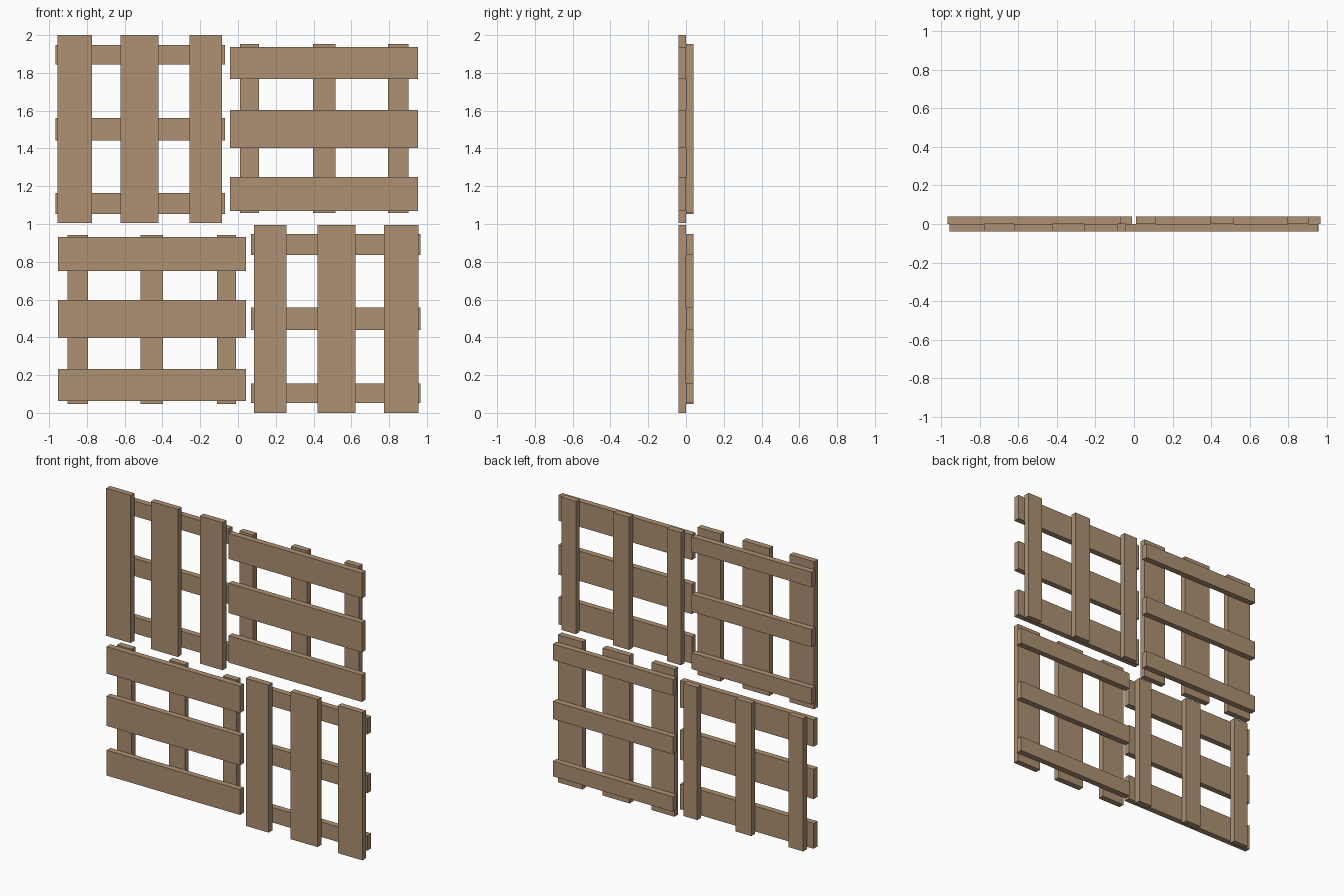
import bpy

if "Cube" in bpy.data.objects:
    bpy.data.objects.remove(bpy.data.objects["Cube"])

wood = bpy.data.materials.new("light brown wood")
wood.diffuse_color = (0.423, 0.283, 0.171, 1.0)
wood.use_nodes = True
wood.node_tree.nodes["Principled BSDF"].inputs["Base Color"].default_value = wood.diffuse_color

# One slatted panel (lower right), as x / z ranges relative to the wall centre
PLANKS_X = [(0.086, 0.257), (0.421, 0.622), (0.774, 0.956)]
PLANK_Z = (-1.0, -0.004)
RAILS_Z = [(-0.163, -0.054), (-0.560, -0.441), (-0.947, -0.845)]
RAIL_X = (0.070, 0.966)


def board(name, xr, yr, zr):
    """Axis-aligned board spanning the given ranges."""
    mid = [(a + b) / 2 for a, b in (xr, yr, zr)]
    bpy.ops.mesh.primitive_cube_add(size=1, location=mid)
    ob = bpy.context.object
    ob.name = name
    ob.scale = [abs(b - a) for a, b in (xr, yr, zr)]
    bpy.ops.object.transform_apply(location=False, rotation=False, scale=True)
    ob.data.materials.append(wood)


def place(xr, zr, turned, sign):
    """Quarter-turn the panel into the upper right, or half-turn it."""
    if turned:
        xr, zr = [z + 0.957 for z in zr], [1.024 - x for x in xr]
    return [sign * x for x in xr], [1 + sign * z for z in zr]


panels = [("lower_right", False, 1), ("upper_left", False, -1),
          ("upper_right", True, 1), ("lower_left", True, -1)]
for label, turned, sign in panels:
    # wide front planks
    for i, xr in enumerate(PLANKS_X):
        x, z = place(xr, PLANK_Z, turned, sign)
        board(f"{label}_front_plank_{i + 1}", x, (-0.04, 0.0), z)
    # narrow rails behind them
    for i, zr in enumerate(RAILS_Z):
        x, z = place(RAIL_X, zr, turned, sign)
        board(f"{label}_back_rail_{i + 1}", x, (0.0, 0.04), z)
